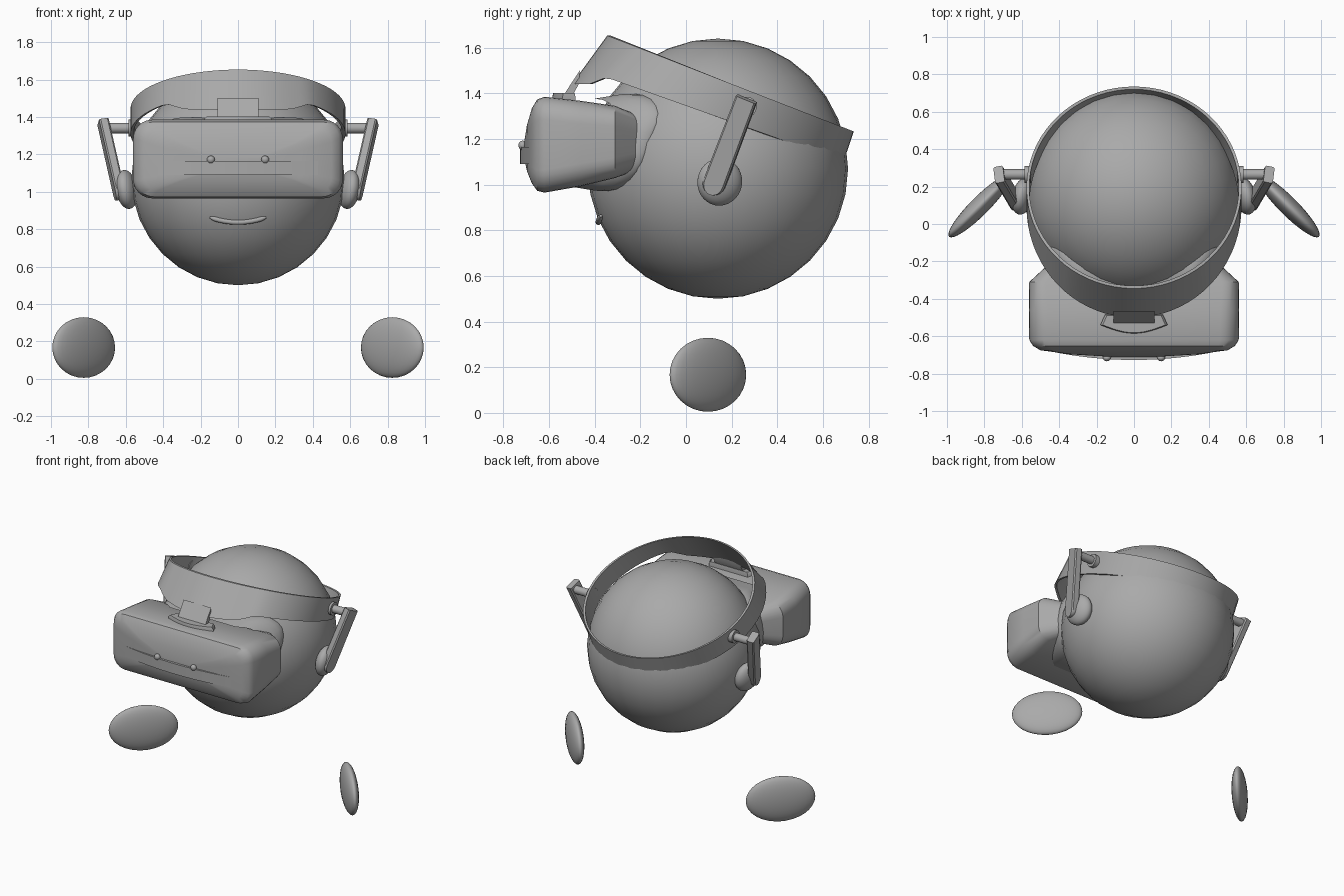
import bpy, bmesh, math
from mathutils import Vector, Matrix

cube = bpy.data.objects.get("Cube")
if cube:
    bpy.data.objects.remove(cube)

grey = bpy.data.materials.new("mid grey")
grey.use_nodes = True
COLOUR = (0.4, 0.4, 0.4, 1)
grey.diffuse_color = COLOUR
grey.node_tree.nodes["Principled BSDF"].inputs["Base Color"].default_value = COLOUR

HEAD = Vector((0, 0.14, 1.07))
R = 0.57


def finish(name, bm, angle=40):
    bmesh.ops.recalc_face_normals(bm, faces=bm.faces)
    mesh = bpy.data.meshes.new(name)
    bm.to_mesh(mesh)
    bm.free()
    mesh.materials.append(grey)
    ob = bpy.data.objects.new(name, mesh)
    bpy.context.collection.objects.link(ob)
    bpy.ops.object.select_all(action="DESELECT")
    ob.select_set(True)
    bpy.context.view_layer.objects.active = ob
    bpy.ops.object.shade_smooth_by_angle(angle=math.radians(angle))
    return ob


def loft(name, rings, caps=True, closed=False, angle=40):
    """Skin a list of equal closed rings of points."""
    bm = bmesh.new()
    rows = [[bm.verts.new(p) for p in ring] for ring in rings]
    pairs = list(zip(rows, rows[1:])) + ([(rows[-1], rows[0])] if closed else [])
    for a, b in pairs:
        for i in range(len(a)):
            j = (i + 1) % len(a)
            bm.faces.new((a[i], a[j], b[j], b[i]))
    if caps:
        bm.faces.new(rows[0])
        bm.faces.new(rows[-1])
    return finish(name, bm, angle)


def ellipsoid(name, centre, size, rot=Matrix(), segs=32):
    bm = bmesh.new()
    bmesh.ops.create_uvsphere(bm, u_segments=segs, v_segments=segs // 2, radius=1)
    bm.transform(Matrix.Translation(centre) @ rot @ Matrix.Diagonal((*size, 1)))
    return finish(name, bm, 60)


def rounded_rect(hx, hz, r, cz, n=6):
    pts = []
    for k, (sx, sz) in enumerate([(1, 1), (-1, 1), (-1, -1), (1, -1)]):
        for i in range(n + 1):
            a = (k + i / n) * math.pi / 2
            pts.append((sx * (hx - r) + r * math.cos(a), cz + sz * (hz - r) + r * math.sin(a)))
    return pts


def tube(name, path, radii, n=16):
    rings = []
    for i, p in enumerate(path):
        t = Vector(path[min(i + 1, len(path) - 1)]) - Vector(path[max(i - 1, 0)])
        q = t.to_track_quat("Z", "Y")
        rings.append([Vector(p) + q @ Vector((radii[i] * math.cos(a), radii[i] * math.sin(a), 0))
                      for a in (2 * math.pi * k / n for k in range(n))])
    return loft(name, rings)


# Head
ellipsoid("head", HEAD, (R, R, R))

# Smile, lying on the head
smile, widths = [], []
for i in range(13):
    x = -0.15 + 0.025 * i
    z = 0.836 + 1.2 * x * x
    smile.append((x, 0.14 - math.sqrt(R * R - x * x - (z - HEAD.z) ** 2) - 0.004, z))
    widths.append(0.006 if i in (0, 12) else 0.013)
tube("mouth", smile, widths, 10)

# Visor body: rounded sections from the back to the bowed front
rings = []
for y, hx, hz, r, cz in [(-0.19, 0.43, 0.11, 0.07, 1.185), (-0.31, 0.56, 0.158, 0.09, 1.187),
                         (-0.46, 0.562, 0.187, 0.1, 1.18), (-0.62, 0.56, 0.21, 0.1, 1.175),
                         (-0.652, 0.54, 0.2, 0.09, 1.173), (-0.675, 0.5, 0.165, 0.07, 1.17),
                         (-0.697, 0.34, 0.1, 0.04, 1.16), (-0.71, 0.12, 0.03, 0.02, 1.15)]:
    rings.append([(x, y, z) for x, z in rounded_rect(hx, hz, r, cz)])
loft("visor_body", rings, angle=35)

# Bowed front strip
strip = []
for i in range(17):
    x = -0.43 + 0.86 * i / 16
    y = -0.727 + 0.23 * x * x
    strip.append([(x, y, 1.09), (x, y, 1.165), (x, y + 0.04, 1.165), (x, y + 0.04, 1.09)])
loft("visor_front_strip", strip)

# Face gasket: rounded outline projected on the head, pulled forward into the visor
def gasket_ring(grow, forward):
    ring = []
    for x, z in rounded_rect(0.465, 0.213, 0.17, 1.185):
        depth = math.sqrt(max(R * R - x * x - (z - HEAD.z) ** 2, 0.01))
        ring.append((x * grow, HEAD.y - depth - forward, 1.185 + (z - 1.185) * grow))
    return ring


loft("face_gasket", [gasket_ring(0.94, -0.03), gasket_ring(0.99, -0.01), gasket_ring(1, 0.01),
                     gasket_ring(1, 0.045), gasket_ring(0.97, 0.09), gasket_ring(0.9, 0.18)],
     caps=False)

# Head band: tilted oval strip whose lower edge flares forward
def band_point(a, low, inset):
    front, back = (-0.5, 0.69) if low else (-0.345, 0.735)
    mid, half = (front + back) / 2, (back - front) / 2
    y = mid - half * math.cos(a)
    if not low:
        z = 1.655 - 0.389 * (y + 0.35)
    elif y > -0.35:
        z = 1.47 - 0.356 * (y + 0.35)
    else:
        z = max(1.44, 1.47 + 0.4 * (y + 0.35))
    return ((0.575 - inset) * math.sin(a), mid - (half - inset) * math.cos(a), z)


N = 72
loft("head_band", [[band_point(2 * math.pi * i / N, low, inset)
                    for low, inset in ((0, 0), (1, 0), (1, 0.015), (0, 0.015))] for i in range(N)],
     caps=False, closed=True)

# Tab and curved mount joining band and visor
loft("band_tab", [[(s * 0.11, y, z) for y, z in
                   ((-0.465, 1.5), (-0.505, 1.44), (-0.54, 1.385), (-0.5, 1.385), (-0.47, 1.44))]
                  for s in (-1, 1)])
outline = [(-0.155, -0.485), (0.155, -0.485)]
outline += [(0.18 - 0.36 * i / 12, -0.54 - 0.045 * math.sin(math.pi * i / 12)) for i in range(13)]
loft("visor_mount", [[(x * k, -0.53 + (y + 0.53) * k, z) for x, y in outline]
                     for z, k in ((1.34, 1), (1.388, 1), (1.402, 0.93))])

for side, s in (("left", 1), ("right", -1)):
    # Eye dot
    ellipsoid(side + "_eye", (s * 0.145, -0.716, 1.172), (0.021, 0.018, 0.021), segs=16)

    # Ear pad
    ellipsoid(side + "_ear_pad", (s * 0.595, 0.148, 1.012), (0.055, 0.1, 0.105),
              Matrix.Rotation(s * math.radians(12), 4, "Z") @ Matrix.Rotation(s * math.radians(9), 4, "Y"))

    # Peg with a collar on the band
    tube(side + "_peg", [(s * x, 0.265, 1.34) for x in (0.55, 0.585, 0.586, 0.71)],
         [0.045, 0.045, 0.028, 0.028])

    # Flat arm with a rounded lower end
    low, top = Vector((s * 0.638, 0.125, 1.005)), Vector((s * 0.722, 0.265, 1.375))
    along = (top - low).normalized()
    wide = Vector((s * 0.12, 0.93, -0.35))
    wide = (wide - along * wide.dot(along)).normalized()
    thick = along.cross(wide)
    shape = [(0.047, (top - low).length), (-0.047, (top - low).length)]
    shape += [(-0.05 * math.cos(math.pi * i / 10), -0.05 * math.sin(math.pi * i / 10)) for i in range(11)]
    loft(side + "_arm", [[low + wide * u * k + along * v + thick * t for u, v in shape]
                         for t, k in ((-0.026, 0.85), (-0.018, 1), (0.018, 1), (0.026, 0.85))])

    # Floating hand
    ellipsoid(side + "_hand", (s * 0.825, 0.096, 0.167), (0.232, 0.05, 0.162),
              Matrix.Rotation(-s * math.radians(45), 4, "Z"))
